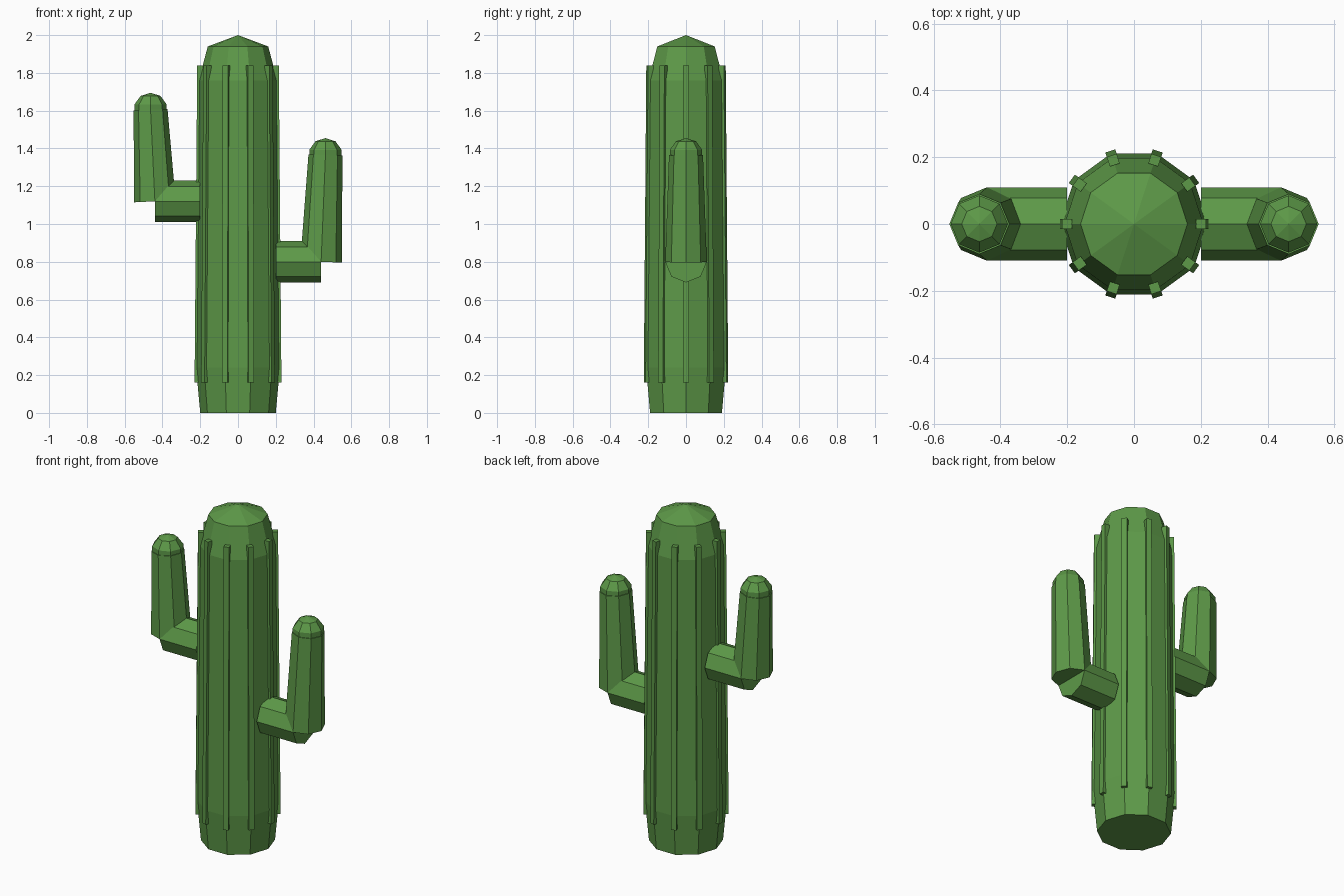
import bpy, bmesh, math
from mathutils import Vector, Matrix

cube = bpy.data.objects.get("Cube")
if cube:
    bpy.data.objects.remove(cube, do_unlink=True)

green = bpy.data.materials.new("cactus_green")
green.use_nodes = True
GREEN = (0.11, 0.32, 0.065, 1)
green.diffuse_color = GREEN
bsdf = next(n for n in green.node_tree.nodes if n.type == "BSDF_PRINCIPLED")
bsdf.inputs["Base Color"].default_value = GREEN
bsdf.inputs["Roughness"].default_value = 0.9


def finish(bm, name):
    bmesh.ops.recalc_face_normals(bm, faces=bm.faces)
    mesh = bpy.data.meshes.new(name)
    bm.to_mesh(mesh)
    bm.free()
    mesh.materials.append(green)
    obj = bpy.data.objects.new(name, mesh)
    bpy.context.collection.objects.link(obj)
    return obj


def lathe(name, profile, sides):
    """Revolve (radius, height) rings, closing the bottom and ending in a point."""
    bm = bmesh.new()
    rings = []
    for r, z in profile[:-1]:
        angles = [math.tau * i / sides for i in range(sides)]
        rings.append([bm.verts.new((r * math.cos(a), r * math.sin(a), z)) for a in angles])
    tip = bm.verts.new((0, 0, profile[-1][1]))
    bm.faces.new(rings[0])
    for i in range(sides):
        j = (i + 1) % sides
        for low, high in zip(rings, rings[1:]):
            bm.faces.new((low[i], low[j], high[j], high[i]))
        bm.faces.new((rings[-1][i], rings[-1][j], tip))
    return finish(bm, name)


def tube(name, start, end, r1, r2):
    """Capped eight-sided tube between two points, one corner facing sideways."""
    start, end = Vector(start), Vector(end)
    axis = end - start
    turn = Vector((0, 0, 1)).rotation_difference(axis).to_matrix().to_4x4()
    bm = bmesh.new()
    bmesh.ops.create_cone(bm, cap_ends=True, segments=8, radius1=r1, radius2=r2,
                          depth=axis.length,
                          matrix=Matrix.Translation((start + end) / 2) @ turn)
    return finish(bm, name)


# Trunk with a shallow pointed crown
lathe("trunk", [(0.2, 0), (0.222, 0.24), (0.208, 1.76), (0.16, 1.94), (0, 2)], 10)

# Ribs along the trunk corners, leaning in slightly towards the top
for k in range(10):
    bm = bmesh.new()
    bmesh.ops.create_cube(bm, size=1)
    for v in bm.verts:
        low = v.co.z < 0
        radius = (0.215 if low else 0.201) + v.co.x * 0.03
        v.co = (radius, v.co.y * 0.031, 0.16 if low else 1.84)
    bm.transform(Matrix.Rotation(math.tau * k / 10, 4, "Z"))
    finish(bm, f"rib_{k + 1}")

# Arms: a level branch, an upright shaft and a rounded tip
for side, sign, height, tip_z in (("left", 1, 0.8, 1.365), ("right", -1, 1.12, 1.605)):
    elbow = (sign * 0.44, 0, height)
    tip = (sign * 0.463, 0, tip_z)
    tube(f"{side}_branch", (sign * 0.2, 0, height), elbow, 0.11, 0.11)
    tube(f"{side}_shaft", elbow, tip, 0.11, 0.09)
    bm = bmesh.new()
    bmesh.ops.create_uvsphere(bm, u_segments=8, v_segments=5, radius=0.09,
                              matrix=Matrix.Translation(tip))
    finish(bm, f"{side}_tip")
